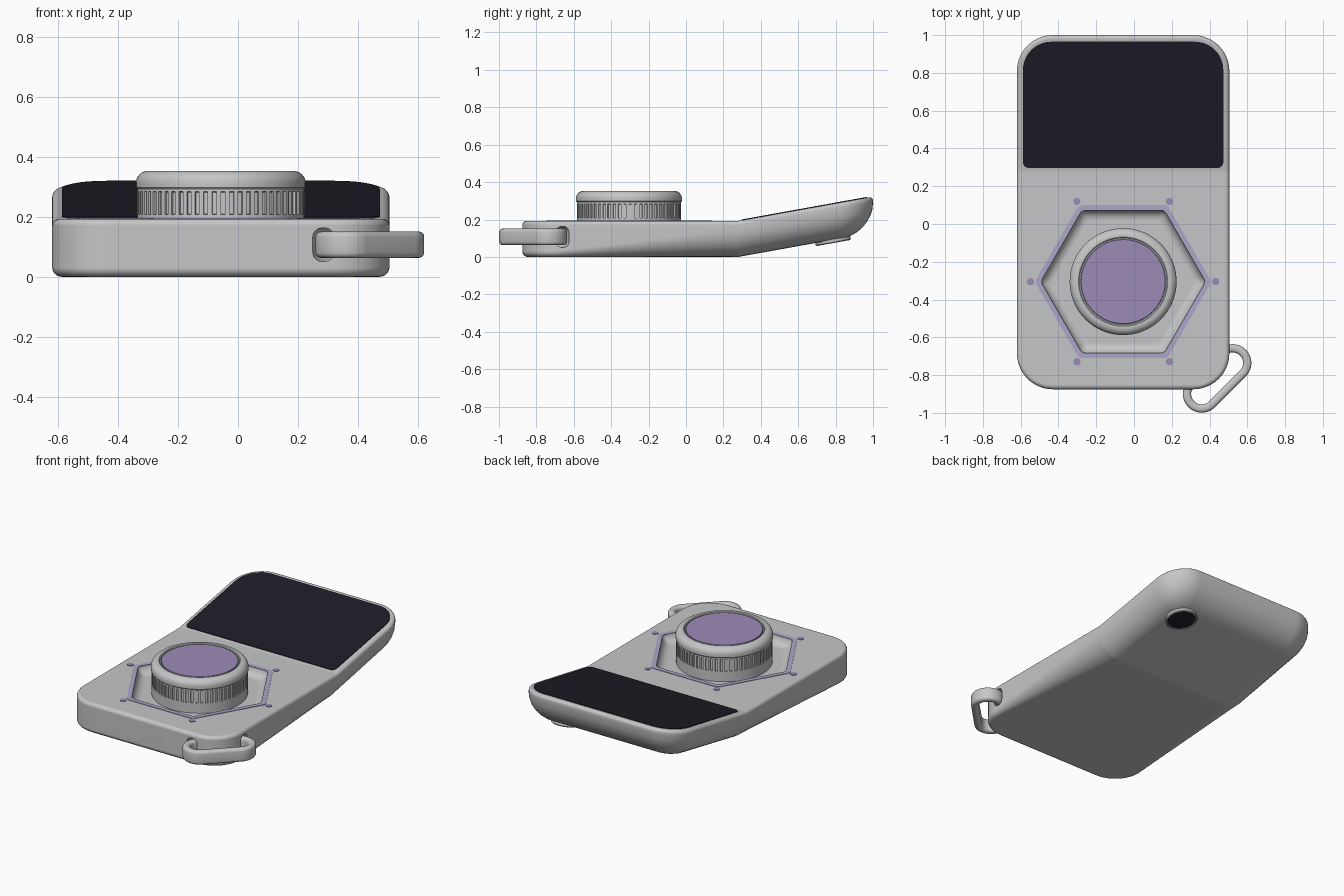
import bpy, bmesh, math
from mathutils import Vector, Matrix

cube = bpy.data.objects.get("Cube")
if cube:
    bpy.data.objects.remove(cube, do_unlink=True)

CX, HALF_W, Y0, Y1, TOP = -0.0575, 0.5625, -0.875, 1.0, 0.193
BEND, SLOPE = 0.28, 0.18
KNOB = Vector((CX, -0.305, 0))


def material(name, rgb, rough=0.5):
    m = bpy.data.materials.new(name)
    m.use_nodes = True
    m.diffuse_color = (*rgb, 1)
    bsdf = m.node_tree.nodes["Principled BSDF"]
    bsdf.inputs["Base Color"].default_value = (*rgb, 1)
    bsdf.inputs["Roughness"].default_value = rough
    return m


GREY = material("light grey", (0.56, 0.565, 0.57))
PURPLE = material("purple", (0.33, 0.26, 0.47))
LAVENDER = material("pale lavender", (0.43, 0.38, 0.58))
DARK = material("dark glass", (0.013, 0.012, 0.021))


def smooth(obj):
    bpy.ops.object.select_all(action='DESELECT')
    obj.select_set(True)
    bpy.context.view_layer.objects.active = obj
    bpy.ops.object.shade_smooth_by_angle(angle=math.radians(35))


def make(name, verts, faces, mat):
    mesh = bpy.data.meshes.new(name)
    mesh.from_pydata([tuple(v) for v in verts], [], faces)
    mesh.materials.append(mat)
    bm = bmesh.new()
    bm.from_mesh(mesh)
    bmesh.ops.recalc_face_normals(bm, faces=bm.faces)
    bm.to_mesh(mesh)
    bm.free()
    obj = bpy.data.objects.new(name, mesh)
    bpy.context.collection.objects.link(obj)
    smooth(obj)
    return obj


def loft(name, rings, mat, closed=False):
    """Skin equal-length rings; cap the ends unless the rings form a closed loop."""
    n, m = len(rings[0]), len(rings)
    verts = [v for ring in rings for v in ring]
    faces = [(i * n + k, i * n + (k + 1) % n, (i + 1) % m * n + (k + 1) % n, (i + 1) % m * n + k)
             for i in range(m if closed else m - 1) for k in range(n)]
    if not closed:
        faces += [tuple(range(n)), tuple(range((m - 1) * n, m * n))]
    return make(name, verts, faces, mat)


def round_poly(points, radii, steps=6):
    """Outline of a convex polygon with filleted corners."""
    out = []
    for i, p in enumerate(points):
        p, r = Vector((*p, 0)), radii[i % len(radii)]
        d1 = (Vector((*points[i - 1], 0)) - p).normalized()
        d2 = (Vector((*points[(i + 1) % len(points)], 0)) - p).normalized()
        half = d1.angle(d2) / 2
        c = p + (d1 + d2).normalized() * r / math.sin(half)
        a = (p + d1 * r / math.tan(half) - c).normalized()
        b = (p + d2 * r / math.tan(half) - c).normalized()
        out += [c + a.slerp(b, s / steps) * r for s in range(steps + 1)]
    return out


def rect(hx, hy, r, steps=6):
    return round_poly([(-hx, -hy), (hx, -hy), (hx, hy), (-hx, hy)], [r], steps)


def circle(r, z, n=96):
    return [Vector((r * math.cos(math.tau * i / n), r * math.sin(math.tau * i / n), z))
            for i in range(n)]


def hexagon(radius, z):
    pts = [(radius * math.cos(k * math.pi / 3), radius * math.sin(k * math.pi / 3)) for k in range(6)]
    return [p + KNOB + Vector((0, 0, z)) for p in round_poly(pts, [0.035])]


def lift(y):
    return max(0, y - BEND) * SLOPE


# Body: right half outline with normals, edge fillet that widens underneath to the back
def under_radius(y):
    return 0.03 + 0.115 * min(1, max(0, (y + 0.7) / 0.95)) + 0.02 * max(0, y - BEND)


def build_body():
    cr, steps = 0.19, 10
    half = []
    for yc, start in ((Y0 + cr, -90), (Y1 - cr, 0)):
        for s in range(steps + 1):
            a = math.radians(start + 90 * s / steps)
            half.append((HALF_W - cr + cr * math.cos(a), yc + cr * math.sin(a), math.cos(a), math.sin(a)))
        if start < 0:
            rows = [Y0 + cr + 0.08 * i for i in range(1, 12)] + [0.27, BEND, 0.29, 0.4, 0.5, 0.6, 0.7]
            half += [(HALF_W, y, 1, 0) for y in rows]
    verts, faces, m = [], [], 14
    for x, y, nx, ny in half:
        section = []
        for k in range(m):
            low = k < 8
            a = math.radians(90 * (k / 7 if low else (k - 8) / 5))
            r = under_radius(y) if low else 0.022
            inset = r * (1 - (math.sin(a) if low else math.cos(a)))
            z = r * (1 - math.cos(a)) if low else TOP - r * (1 - math.sin(a))
            yy = y - ny * inset
            section.append((x - nx * inset, yy, z + lift(yy)))
        verts += [(CX + px, py, pz) for px, py, pz in section]
        verts += [(CX - px, py, pz) for px, py, pz in reversed(section)]
    n = 2 * m
    for j in range(len(half) - 1):
        faces += [(j * n + k, j * n + (k + 1) % n, (j + 1) * n + (k + 1) % n, (j + 1) * n + k)
                  for k in range(n)]
    for base in (0, (len(half) - 1) * n):
        faces += [(base + k, base + k + 1, base + n - 2 - k, base + n - 1 - k) for k in range(m - 1)]
    return make("body", verts, faces, GREY)


def cut(obj, cutter):
    cutter.hide_render = True
    mod = obj.modifiers.new("cut", 'BOOLEAN')
    mod.operation, mod.solver, mod.object = 'DIFFERENCE', 'EXACT', cutter
    bpy.context.view_layer.objects.active = obj
    bpy.ops.object.modifier_apply(modifier=mod.name)
    bpy.data.objects.remove(cutter, do_unlink=True)


# Strap loop: rounded band passing through the front left corner
def strap(name, half_thick, half_tall, r):
    place = Matrix.Translation((0.44, -0.8175, 0.107)) @ Matrix.Rotation(math.pi / 4, 4, 'Z')
    rings = []
    for s in rect(half_thick, half_tall, r, 4):
        b = 0.078 + s.x
        rings.append([place @ (p + Vector((0, 0, s.y))) for p in rect(0.115 + b, b, b * 0.999, 14)])
    return loft(name, rings, GREY, closed=True)


body = build_body()
cut(body, loft("recess_cutter", [hexagon(r, z) for r, z in
    ((0.436, 0.3), (0.436, 0.185), (0.425, 0.165), (0.405, 0.15), (0.375, 0.143))], GREY))
cut(body, strap("loop_pocket_cutter", 0.034, 0.056, 0.03))
smooth(body)
body.modifiers.new("even_shading", 'WEIGHTED_NORMAL').keep_sharp = True
strap("strap_loop", 0.022, 0.044, 0.018)

# Hexagonal trim and six corner dots
loft("recess_trim", [hexagon(r, z) for r, z in
    ((0.468, 0.188), (0.468, 0.196), (0.436, 0.196), (0.436, 0.188))], LAVENDER, closed=True)
for k in range(6):
    spot = KNOB + Vector((math.cos(k * math.pi / 3), math.sin(k * math.pi / 3), 0)) * 0.49
    loft(f"indicator_dot_{k + 1}", [[p + spot for p in circle(0.019, z, 24)] for z in (0.188, 0.196)], PURPLE)

# Knob: slotted grip, rounded cap and coloured top
grip = loft("knob_grip", [circle(0.279, z, 120) for z in (0.14, 0.208, 0.284, 0.295)], GREY)
grip.location = KNOB
bm = bmesh.new()
bm.from_mesh(grip.data)
bm.faces.ensure_lookup_table()
slots = [bm.faces[i] for i in range(120, 240, 2)]
bmesh.ops.inset_individual(bm, faces=slots, thickness=0.001, depth=-0.008)
bm.to_mesh(grip.data)
bm.free()
smooth(grip)

arc = [(0.243 + 0.04 * math.cos(a), 0.313 + 0.04 * math.sin(a))
       for a in (math.pi / 2 * s / 8 for s in range(9))]
cap = loft("knob_cap", [circle(r, z) for r, z in
    [(0.27, 0.28), (0.279, 0.293), (0.283, 0.298)] + arc + [(0.236, 0.353), (0.231, 0.349), (0.231, 0.342)]], GREY)
top = loft("knob_top", [circle(r, z) for r, z in ((0.225, 0.335), (0.225, 0.348), (0.222, 0.351))], PURPLE)
cap.location = top.location = KNOB

# Screen plate on the raised half
outline = round_poly([(-0.588, 0.297), (0.473, 0.297), (0.473, 0.965), (-0.588, 0.965)],
                     [0.03, 0.03, 0.15, 0.15], 10)
loft("screen", [[Vector((p.x, p.y, TOP + lift(p.y) + dz)) for p in outline] for dz in (-0.005, 0.004)], DARK)

# Camera under the raised half
rim = loft("camera_rim", [circle(r, z, 64) for r, z in
    ((0.095, 0.03), (0.095, -0.012), (0.091, -0.017), (0.086, -0.017), (0.084, -0.011))], GREY)
lens = loft("camera_lens", [circle(0.083, z, 64) for z in (0, -0.014)], DARK)
for part in (rim, lens):
    part.location = (0.29, 0.785, lift(0.785))
    part.rotation_euler.x = math.atan(SLOPE)
